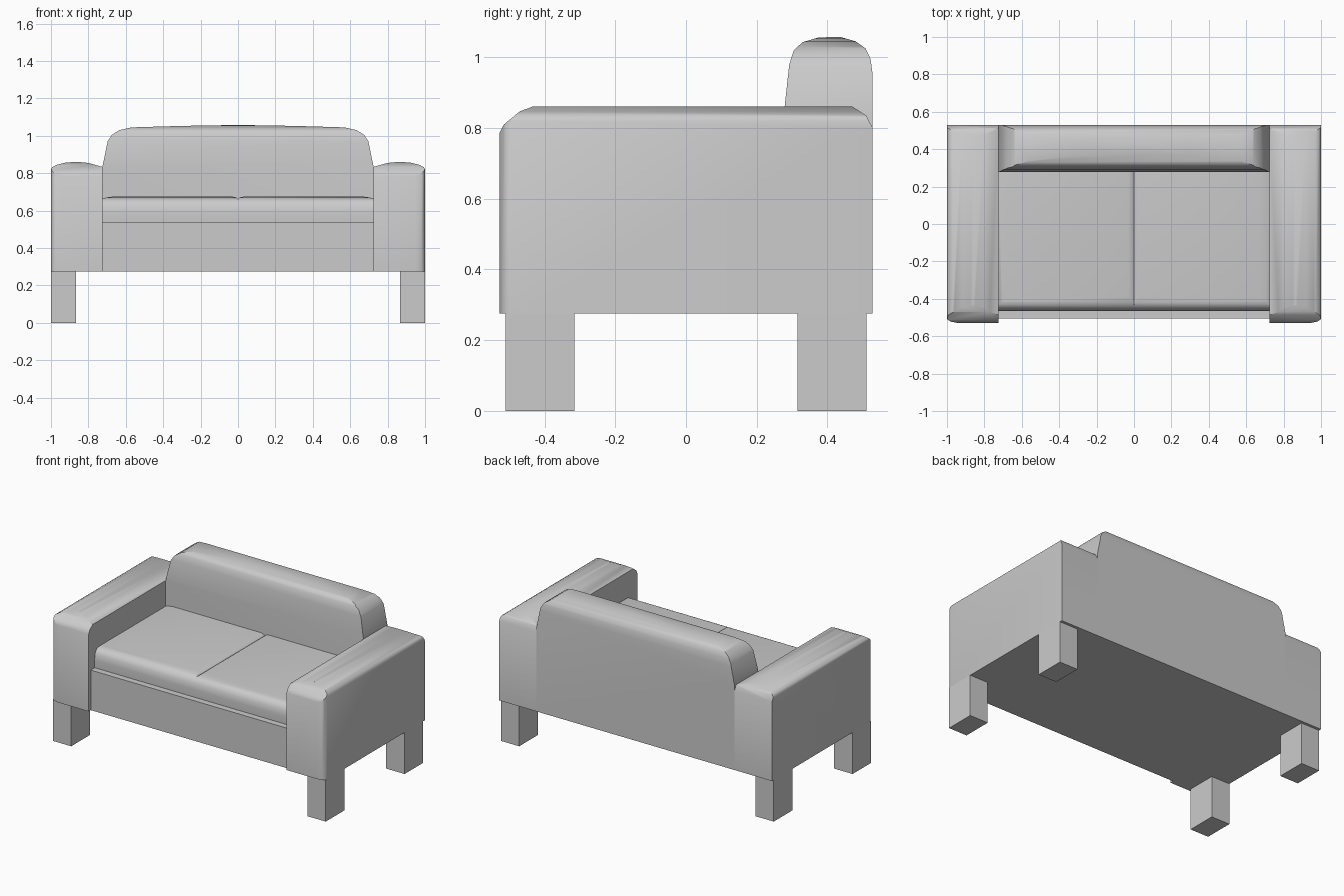
import bpy, bmesh, math

if "Cube" in bpy.data.objects:
    bpy.data.objects.remove(bpy.data.objects["Cube"])

Z0 = 0.275      # underside of the body
INNER = 0.725   # inner face of the arms


def prism(name, axis, pts, lo, hi):
    """Extrude a 2D profile along an axis ('x': yz, 'y': xz, 'z': xy)."""
    place = {'x': lambda a, b, t: (t, a, b),
             'y': lambda a, b, t: (a, t, b),
             'z': lambda a, b, t: (a, b, t)}[axis]
    bm = bmesh.new()
    face = bm.faces.new([bm.verts.new(place(a, b, lo)) for a, b in pts])
    ext = bmesh.ops.extrude_face_region(bm, geom=[face])
    step = place(0, 0, hi - lo)
    bmesh.ops.translate(bm, vec=step, verts=[g for g in ext['geom'] if isinstance(g, bmesh.types.BMVert)])
    bm.faces.new([v for v in face.verts]) if not face.is_valid else None
    bmesh.ops.recalc_face_normals(bm, faces=bm.faces)
    mesh = bpy.data.meshes.new(name)
    bm.to_mesh(mesh)
    bm.free()
    ob = bpy.data.objects.new(name, mesh)
    bpy.context.collection.objects.link(ob)
    return ob


def box(name, x0, x1, y0, y1, z0, z1):
    return prism(name, 'z', [(x0, y0), (x1, y0), (x1, y1), (x0, y1)], z0, z1)


def activate(ob):
    bpy.ops.object.select_all(action='DESELECT')
    ob.select_set(True)
    bpy.context.view_layer.objects.active = ob


def intersect(ob, *cutters):
    """Keep only the volume shared by all profiles, then smooth it."""
    activate(ob)
    for cutter in cutters:
        mod = ob.modifiers.new("shape", 'BOOLEAN')
        mod.operation = 'INTERSECT'
        mod.solver = 'EXACT'
        mod.object = cutter
        bpy.ops.object.modifier_apply(modifier=mod.name)
        bpy.data.objects.remove(cutter)
    bpy.ops.object.shade_smooth_by_angle(angle=math.radians(40))
    return ob


def mirror(ob, both=False):
    mod = ob.modifiers.new("mirror", 'MIRROR')
    mod.use_axis = (True, both, False)
    mod.use_mirror_merge = False


# Legs
mirror(box("legs", 0.865, 1.0, 0.315, 0.51, 0, Z0), both=True)

# Seat base
box("seat_base", -INNER, INNER, -0.505, 0.285, Z0, 0.54)

# Arms: crowned top, rolled front, rounded outer front edge
arm = prism("arms", 'y', [
    (INNER, Z0), (1, Z0), (1, 0.82), (0.993, 0.833), (0.97, 0.845), (0.92, 0.857),
    (0.86, 0.861), (0.80, 0.855), (INNER, 0.834)], -0.7, 0.7)
arm_side = prism("arm_side", 'x', [
    (-0.528, 0.1), (0.528, 0.1), (0.528, 0.80), (0.51, 0.835), (0.47, 0.861), (0.45, 0.9),
    (-0.41, 0.9), (-0.435, 0.86), (-0.47, 0.847), (-0.515, 0.81), (-0.528, 0.785)], 0.5, 1.2)
arm_plan = prism("arm_plan", 'z', [
    (0.6, -0.528), (0.95, -0.528), (0.98, -0.522), (0.995, -0.512), (1.0, -0.495),
    (1.1, -0.495), (1.1, 0.6), (0.6, 0.6)], 0, 1.2)
mirror(intersect(arm, arm_side, arm_plan))

# Backrest: rounded across the top and at both ends
half = [(INNER, 0.834), (0.697, 0.97), (0.675, 1.005), (0.635, 1.03), (0.57, 1.045), (0.3, 1.053)]
outline = [(INNER, Z0)] + half + [(0, 1.058)] + [(-x, z) for x, z in reversed(half)] + [(-INNER, Z0)]
back = prism("backrest", 'y', outline, 0, 0.8)
back_side = prism("back_side", 'x', [
    (0.279, 0.1), (0.528, 0.1), (0.528, 0.95), (0.522, 0.995), (0.508, 1.025), (0.48, 1.045),
    (0.435, 1.058), (0.375, 1.056), (0.33, 1.043), (0.305, 1.02), (0.292, 0.98), (0.279, 0.86)], -1, 1)
intersect(back, back_side)

# Seat cushions with a small groove between them
cushion = prism("seat_cushions", 'y', [
    (0, 0.54), (INNER, 0.54), (INNER, 0.664), (0.705, 0.67), (0.67, 0.675),
    (0.03, 0.675), (0.012, 0.671), (0, 0.662)], -0.7, 0.5)
cushion_side = prism("cushion_side", 'x', [
    (-0.46, 0.4), (0.285, 0.4), (0.285, 0.69), (-0.38, 0.676), (-0.42, 0.669),
    (-0.445, 0.655), (-0.461, 0.63), (-0.465, 0.59)], -0.2, 1)
mirror(intersect(cushion, cushion_side))
